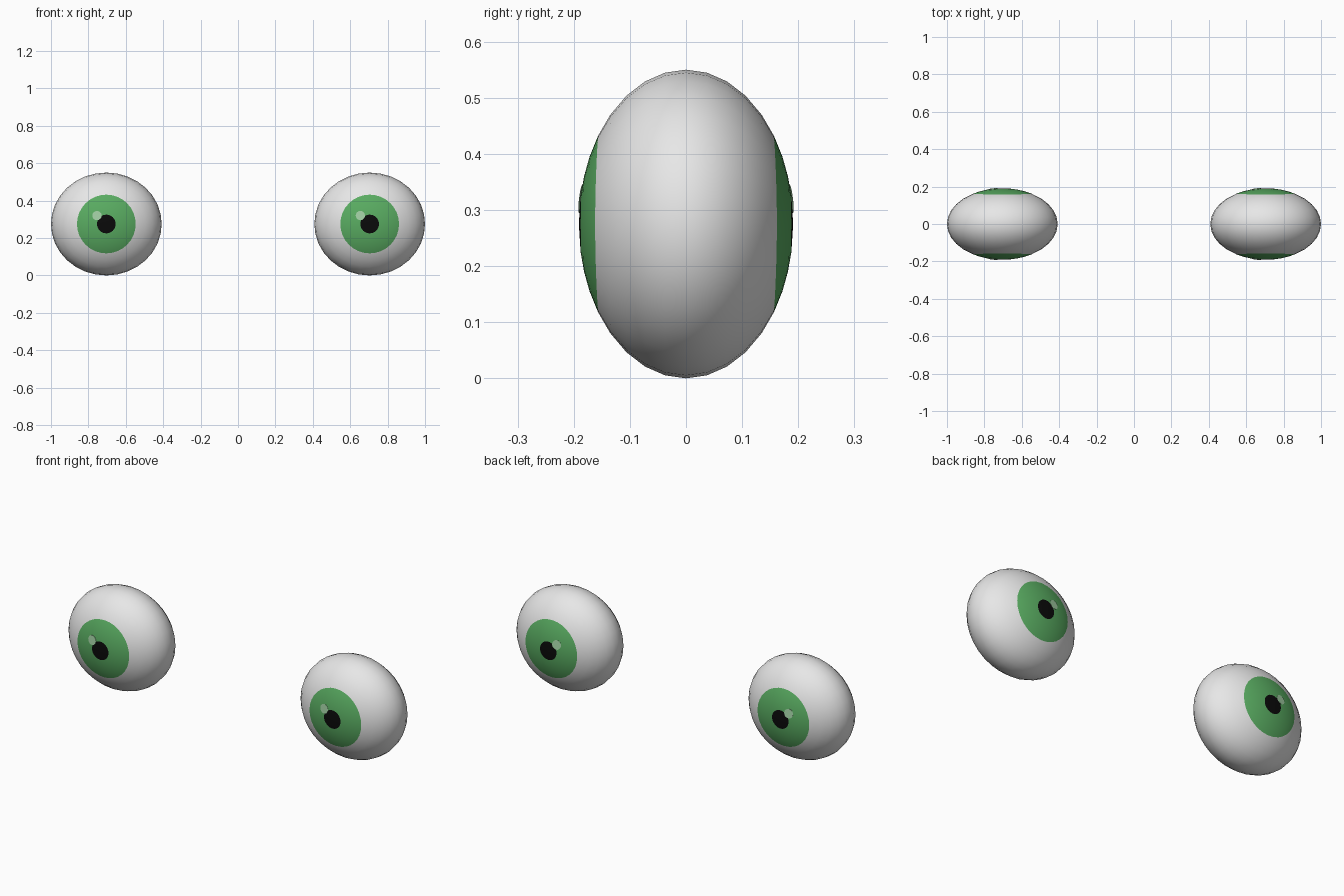
import bpy, bmesh, math

if "Cube" in bpy.data.objects:
    bpy.data.objects.remove(bpy.data.objects["Cube"])

EYE_X, EYE_Z = 0.704, 0.275          # eye centre
A, B, C = 0.296, 0.191, 0.275        # half sizes in x, y, z
PUPIL_R, IRIS_R, SEG = 0.05, 0.157, 32


def material(name, rgb):
    m = bpy.data.materials.new(name)
    m.diffuse_color = (*rgb, 1)
    m.use_nodes = True
    m.node_tree.nodes["Principled BSDF"].inputs["Base Color"].default_value = m.diffuse_color
    return m


WHITE = material("eye white", (0.80, 0.80, 0.80))
GREEN = material("iris green", (0.10, 0.41, 0.12))
BLACK = material("pupil black", (0.003, 0.003, 0.003))
GLINT = material("glint pale green", (0.36, 0.62, 0.37))


def depth(x, z):
    """Distance of the eyeball surface from its middle plane."""
    return B * math.sqrt(max(0, 1 - (x / A) ** 2 - (z / C) ** 2))


def finish(name, bm, x, mats):
    bmesh.ops.recalc_face_normals(bm, faces=bm.faces)
    me = bpy.data.meshes.new(name)
    bm.to_mesh(me)
    bm.free()
    for m in mats:
        me.materials.append(m)
    ob = bpy.data.objects.new(name, me)
    ob.location = (x, 0, EYE_Z)
    bpy.context.collection.objects.link(ob)
    for o in bpy.context.selected_objects:
        o.select_set(False)
    ob.select_set(True)
    bpy.context.view_layer.objects.active = ob
    bpy.ops.object.shade_smooth_by_angle(angle=math.radians(40))


def eyeball(name, x):
    # rings from the pupil out to the equator, with the colour inside each ring
    rings = [(PUPIL_R, PUPIL_R, 2)]
    rings += [(r, r, 1) for r in (0.085, 0.12, IRIS_R)]
    for deg in (45, 56.25, 67.5, 78.75, 90):
        s = math.sin(math.radians(deg))
        rings.append((A * s, C * s, 0))
    bm = bmesh.new()
    equator = None
    for side in (-1, 1):
        pole = bm.verts.new((0, side * B, 0))
        prev = None
        for i, (rx, rz, mat) in enumerate(rings):
            last = i == len(rings) - 1
            if last and equator:
                ring = equator
            else:
                ring = []
                for k in range(SEG):
                    t = math.tau * k / SEG
                    px, pz = rx * math.cos(t), rz * math.sin(t)
                    ring.append(bm.verts.new((px, 0 if last else side * depth(px, pz), pz)))
            for k in range(SEG):
                n = (k + 1) % SEG
                if prev:
                    f = bm.faces.new((prev[k], prev[n], ring[n], ring[k]))
                else:
                    f = bm.faces.new((pole, ring[n], ring[k]))
                f.material_index = mat
            prev = ring
        equator = prev
    finish(name, bm, x, (WHITE, GREEN, BLACK))


def glint(name, x, side):
    # small disc lying just above the iris
    bm = bmesh.new()
    vs = []
    for k in range(16):
        t = math.tau * k / 16
        px, pz = -0.05 + 0.025 * math.cos(t), 0.045 + 0.025 * math.sin(t)
        vs.append(bm.verts.new((px, side * (depth(px, pz) + 0.002), pz)))
    f = bm.faces.new(vs)
    f.normal_update()
    if f.normal.y * side < 0:
        f.normal_flip()
    me_dir = side
    geom = bmesh.ops.extrude_face_region(bm, geom=[f])["geom"]
    for v in (g for g in geom if isinstance(g, bmesh.types.BMVert)):
        v.co.y += me_dir * 0.001
    finish(name, bm, x, (GLINT,))


for label, sx in (("left", -1), ("right", 1)):
    eyeball(label + "_eyeball", sx * EYE_X)
    for end, side in (("front", -1), ("back", 1)):
        glint(f"{label}_{end}_glint", sx * EYE_X, side)
